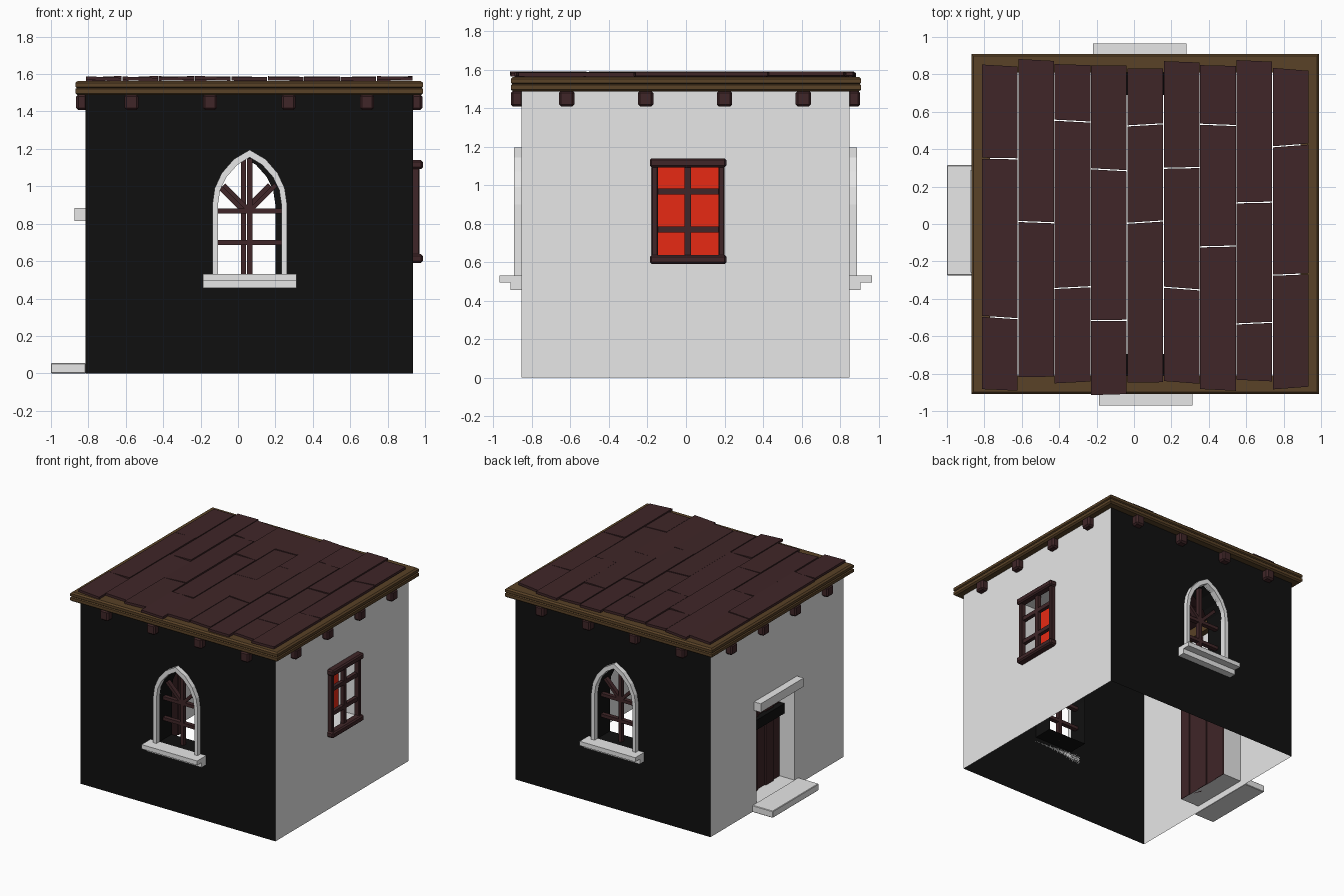
import bpy, bmesh, math, random
from mathutils import Vector, Matrix

cube = bpy.data.objects.get("Cube")
if cube:
    bpy.data.objects.remove(cube, do_unlink=True)
random.seed(4)


def material(name, r, g, b):
    m = bpy.data.materials.new(name)
    m.use_nodes = True
    m.diffuse_color = (r, g, b, 1)
    m.node_tree.nodes["Principled BSDF"].inputs["Base Color"].default_value = (r, g, b, 1)
    return m


WHITE = material("pale_stone", .8, .8, .8)
BLACK = material("black_plaster", .005, .005, .005)
WOOD = material("dark_wood", .05, .019, .021)
TRIM = material("ochre_wood", .1, .054, .02)
RED = material("red_pane", .8, .023, .007)


def finish(name, bm, *mats):
    me = bpy.data.meshes.new(name)
    bm.to_mesh(me)
    bm.free()
    ob = bpy.data.objects.new(name, me)
    for m in mats:
        me.materials.append(m)
    bpy.context.collection.objects.link(ob)
    return ob


def box(name, x, y, z, mat, bevel=0, turn=None):
    """Box from three (low, high) ranges, optionally chamfered and transformed."""
    bm = bmesh.new()
    bmesh.ops.create_cube(bm, size=1)
    for v in bm.verts:
        v.co = [r[0] if c < 0 else r[1] for r, c in zip((x, y, z), v.co)]
    if bevel:
        bmesh.ops.bevel(bm, geom=bm.edges[:], offset=bevel, segments=1, affect='EDGES')
    if turn:
        bm.transform(turn)
    return finish(name, bm, mat)


def loop(bm, pts):
    vs = [bm.verts.new(p) for p in pts]
    return vs, [bm.edges.new((a, b)) for a, b in zip(vs, vs[1:] + vs[:1])]


def wall(name, outer, hole, place, inward, mat, back=None):
    """Thin wall with an opening whose reveal runs inward; may be closed at the back."""
    bm = bmesh.new()
    _, e1 = loop(bm, [place(*p) for p in outer])
    rim, e2 = loop(bm, [place(*p) for p in hole])
    bmesh.ops.triangle_fill(bm, edges=e1 + e2, use_beauty=True, normal=-Vector(inward).normalized())
    deep = [bm.verts.new(v.co + Vector(inward)) for v in rim]
    n = len(rim)
    for i in range(n):
        j = (i + 1) % n
        bm.faces.new((rim[i], rim[j], deep[j], deep[i]))
    cap = bm.faces.new(deep) if back else None
    bmesh.ops.recalc_face_normals(bm, faces=bm.faces[:])
    out = max(bm.faces, key=lambda f: f.calc_area() if f is not cap else 0)
    if out.normal.dot(Vector(inward)) > 0:
        bmesh.ops.reverse_faces(bm, faces=bm.faces[:])
    if cap:
        cap.material_index = 1
    return finish(name, bm, *([mat, back] if back else [mat]))


def rect(a, b, c, d):
    return [(a, c), (b, c), (b, d), (a, d)]


X0, X1, Y0, Y1, TOP, DEEP = -.815, .935, -.855, .85, 1.49, .16

# Pointed arch outlines, as half profiles mirrored about the centre
def arch(half):
    return [(-x, z) for x, z in half] + [(x, z) for x, z in reversed(half) if x]


OUTER = [(.2, .53), (.2, .9), (.187, .99), (.15, 1.07), (.085, 1.145), (0, 1.195)]
INNER = [(.17, .53), (.17, .9), (.158, .98), (.124, 1.05), (.066, 1.115), (0, 1.155)]


# Arched window set into the front and back walls
def arched_window(side, cx, y, s):
    def place(x, z, d=0):
        return Vector((cx + x, y + s * d, z))

    wall(side + "_wall", rect(X0 - cx, X1 - cx, 0, TOP), arch(INNER), place,
         (0, -s * DEEP, 0), BLACK)
    # Stone surround: band between the two outlines, open at the sill
    bm = bmesh.new()
    rows = [[bm.verts.new(place(*p, d)) for p in arch(o)]
            for o, d in ((OUTER, 0), (OUTER, .038), (INNER, .038), (INNER, -.01))]
    for a, b in zip(rows, rows[1:]):
        for i in range(len(a) - 1):
            bm.faces.new((a[i], a[i + 1], b[i + 1], b[i]))
    bmesh.ops.recalc_face_normals(bm, faces=bm.faces[:])
    finish(side + "_window_surround", bm, WHITE)

    def part(name, x, z, d, mat, turn=None):
        ys = sorted((y + s * d[0], y + s * d[1]))
        box(side + name, (cx + x[0], cx + x[1]), ys, z, mat, 0, turn)

    part("_sill_top", (-.25, .25), (.495, .53), (0, .115), WHITE)
    part("_sill_base", (-.25, .25), (.455, .495), (0, .057), WHITE)
    bar = (-.08, -.045)
    part("_mullion", (-.014, .014), (.53, 1.15), bar, WOOD)
    for i, z in enumerate((.70, .868)):
        part("_glazing_bar_%d" % i, (-.17, .17), (z - .013, z + .013), bar, WOOD)
    for i, a in enumerate((-45, 45)):
        pivot = Matrix.Translation((cx, 0, .868))
        turn = pivot @ Matrix.Rotation(math.radians(a), 4, 'Y') @ pivot.inverted()
        part("_diagonal_bar_%d" % i, (-.012, .012), (.868, 1.065), bar, WOOD, turn)


arched_window("front", .0625, Y0, -1)
arched_window("back", .03, Y1, 1)

# Right wall with red recessed window
wall("right_wall", rect(Y0, Y1, 0, TOP), rect(-.155, .18, .63, 1.1),
     lambda y, z: Vector((X1, y, z)), (-DEEP, 0, 0), WHITE, RED)
for name, z in (("top", (1.092, 1.14)), ("bottom", (.59, .638))):
    box("window_%s_rail" % name, (X1 - .01, .988), (-.188, .21), z, WOOD, .01)
for i, (a, b) in enumerate(((-.178, -.146), (.168, .2))):
    box("window_stile_%d" % i, (X1 - .01, .97), (a, b), (.62, 1.11), WOOD, .005)
box("window_mullion", (.925, .955), (-.007, .027), (.63, 1.1), WOOD)
for i, z in enumerate((.77, .967)):
    box("window_crossbar_%d" % i, (.925, .955), (-.15, .175), (z - .016, z + .016), WOOD)

# Left wall with recessed doorway
D0, D1 = -.23, .26
wall("left_wall", rect(Y0, Y1, 0, TOP), rect(D0, D1, .05, .815),
     lambda y, z: Vector((X0, y, z)), (DEEP, 0, 0), WHITE)
box("door_lintel", (-.875, X0), (-.26, .29), (.815, .885), WHITE)
box("door_step", (-1, X0), (-.275, .315), (0, .055), WHITE, .004)
w = (D1 - D0) / 5
for i in range(5):
    jut = .012 * (i % 2)
    box("door_plank_%d" % i, (-.68 - jut, -.65 - jut / 2),
        (D0 + i * w, D0 + (i + 1) * w - .004), (.05, .815), WOOD)
box("door_bar", (-.725, -.68), (D0, D1), (.57, .65), BLACK)

# Eaves moulding: a profile swept round the rectangle
bm = bmesh.new()
profile = [(-.1, 1.487), (-.012, 1.487), (0, 1.497), (0, 1.52), (-.008, 1.526),
           (0, 1.532), (0, 1.552), (-.012, 1.563), (-.1, 1.563)]
rings = [[bm.verts.new((.06 + sx * (.93 + o), sy * (.91 + o), z)) for o, z in profile]
         for sx, sy in ((-1, -1), (1, -1), (1, 1), (-1, 1))]
n = len(profile)
for k in range(4):
    a, b = rings[k], rings[(k + 1) % 4]
    for i in range(n):
        j = (i + 1) % n
        bm.faces.new((a[i], b[i], b[j], a[j]))
bmesh.ops.recalc_face_normals(bm, faces=bm.faces[:])
finish("eaves_trim", bm, TRIM)

# Beam ends under the eaves on all four sides
for i in range(4):
    cx, cy = -.57 + .42 * i, -.62 + .41 * i
    z = (1.408, 1.492)
    across, along = (cx - .038, cx + .038), (cy - .04, cy + .04)
    box("front_beam_%d" % i, across, (-.91, Y0 + .01), z, WOOD, .012)
    box("back_beam_%d" % i, across, (Y1 - .01, .905), z, WOOD, .012)
    box("left_beam_%d" % i, (-.866, X0 + .01), along, z, WOOD, .012)
    box("right_beam_%d" % i, (X1 - .01, .986), along, z, WOOD, .012)

# Roof boards: each column runs front to back with its own joints
columns = [(-.89, -.5, .35, .85), (-.82, .01, .88), (-.85, -.34, .55, .855),
           (-.915, -.515, .29, .85), (-.85, .01, .53, .835), (-.85, -.345, .3, .87),
           (-.89, -.12, .53, .85), (-.84, -.53, .115, .875), (-.88, -.27, .42, .83)]
width = (X1 - X0) / len(columns)
for c, joints in enumerate(columns):
    x = X0 + c * width
    skew = [random.uniform(-.008, .008) for _ in joints]
    for k in range(len(joints) - 1):
        ob = box("roof_board_%d_%d" % (c, k), (x + .002, x + width - .002),
                 (joints[k] + .003, joints[k + 1] - .003), (1.563, 1.582), WOOD)
        tilt, lift = random.uniform(-.005, .005), random.uniform(0, .005)
        for v in ob.data.vertices:
            side = 1 if v.co.x > x + width / 2 else -1
            end = k if v.co.y < (joints[k] + joints[k + 1]) / 2 else k + 1
            v.co.y += side * skew[end]
            v.co.z += lift + side * tilt
